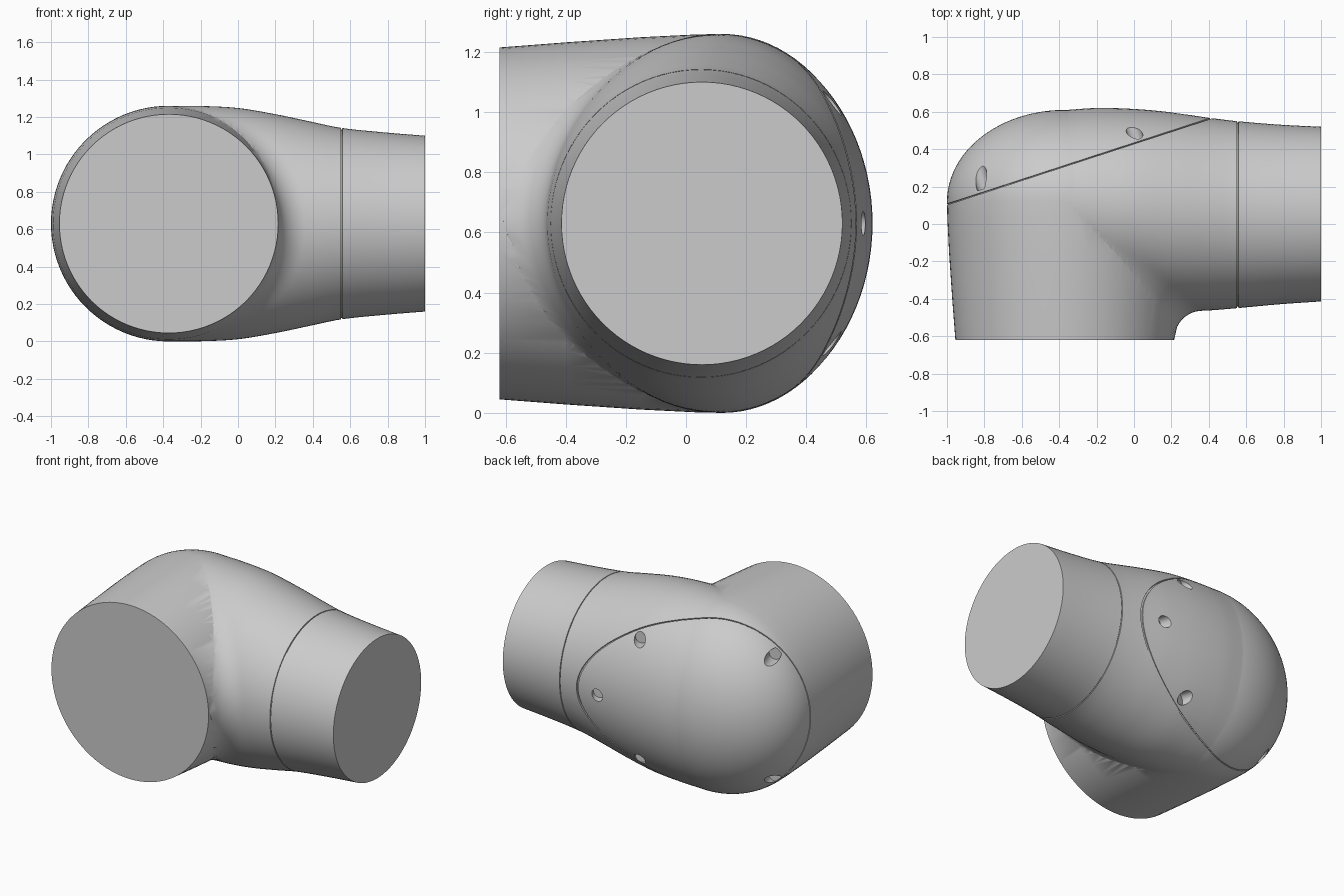
import bpy, bmesh, math
from mathutils import Vector, Matrix

cube = bpy.data.objects.get("Cube")
if cube:
    bpy.data.objects.remove(cube, do_unlink=True)

MID_Z = 0.63          # height of both tube axes
BARREL_X = -0.37      # axis of the front-facing barrel
SIDES = 96

grey = bpy.data.materials.new("housing_grey")
grey.use_nodes = True
grey.diffuse_color = (0.6, 0.6, 0.6, 1)
grey.node_tree.nodes["Principled BSDF"].inputs["Base Color"].default_value = (0.6, 0.6, 0.6, 1)


def loft(name, rings, tip=None):
    """Skin a list of rings, closing the start flat and the end flat or to a tip."""
    bm = bmesh.new()
    loops = [[bm.verts.new(p) for p in ring] for ring in rings]
    for a, b in zip(loops, loops[1:]):
        for i in range(SIDES):
            j = (i + 1) % SIDES
            bm.faces.new((a[i], a[j], b[j], b[i]))
    bm.faces.new(loops[0][::-1])
    if tip:
        apex = bm.verts.new(tip)
        for i in range(SIDES):
            bm.faces.new((loops[-1][i], loops[-1][(i + 1) % SIDES], apex))
    else:
        bm.faces.new(loops[-1])
    bmesh.ops.recalc_face_normals(bm, faces=bm.faces)
    return finish(name, bm)


def finish(name, bm):
    mesh = bpy.data.meshes.new(name)
    bm.to_mesh(mesh)
    bm.free()
    mesh.materials.append(grey)
    obj = bpy.data.objects.new(name, mesh)
    bpy.context.collection.objects.link(obj)
    return obj


def boolean(obj, tool, operation):
    """Apply a boolean and discard the tool."""
    mod = obj.modifiers.new("cut", 'BOOLEAN')
    mod.operation, mod.solver, mod.object = operation, 'EXACT', tool
    bpy.context.view_layer.update()
    graph = bpy.context.evaluated_depsgraph_get()
    mesh = bpy.data.meshes.new_from_object(obj.evaluated_get(graph))
    obj.modifiers.clear()
    obj.data = mesh
    bpy.data.objects.remove(tool, do_unlink=True)


def angles():
    return [2 * math.pi * i / SIDES for i in range(SIDES)]


# Barrel: slightly tapered tube with an elliptical dome at the back
DOME_Y, DOME_DEPTH, DOME_R = 0.12, 0.49, 0.63
profile = [(-0.62, 0.585), (-0.4, 0.602), (-0.15, 0.619), (0.03, 0.628)]
for k in range(24):
    t = math.pi / 2 * k / 24
    profile.append((DOME_Y + DOME_DEPTH * math.sin(t), DOME_R * math.cos(t)))
barrel = loft("elbow_housing",
              [[(BARREL_X + r * math.cos(a), y, MID_Z + r * math.sin(a)) for a in angles()]
               for y, r in profile],
              tip=(BARREL_X, DOME_Y + DOME_DEPTH, MID_Z))

# Side arm stations: x, centre y, half depth, half height
STATIONS = [(-0.37, 0.12, 0.489, 0.629), (-0.2, 0.10, 0.52, 0.629),
            (0.0, 0.085, 0.53, 0.618), (0.2, 0.065, 0.532, 0.585),
            (0.4, 0.053, 0.515, 0.543), (0.55, 0.05, 0.50, 0.512),
            (0.78, 0.051, 0.48, 0.488), (1.0, 0.053, 0.467, 0.47)]


def station(x):
    """Smooth interpolation between neighbouring stations."""
    s = STATIONS
    i = max(k for k in range(len(s) - 1) if s[k][0] <= x + 1e-6)

    def slope(k, c):
        a, b = s[max(k - 1, 0)], s[min(k + 1, len(s) - 1)]
        return (b[c] - a[c]) / (b[0] - a[0])
    h = s[i + 1][0] - s[i][0]
    t = (x - s[i][0]) / h
    out = []
    for c in (1, 2, 3):
        p, q = s[i][c], s[i + 1][c]
        m, n = slope(i, c) * h, slope(i + 1, c) * h
        out.append(p + t * m + t * t * (3 * (q - p) - 2 * m - n)
                   + t ** 3 * (2 * (p - q) + m + n))
    return out


FILLET = 0.14


def arm_ring(x):
    cy, ry, rz = station(x)
    ring = []
    for a in angles():
        y, dz = cy + ry * math.cos(a), rz * math.sin(a)
        # Flare the front side into the barrel wall
        wall = BARREL_X + math.sqrt(max(0.588 ** 2 - dz * dz, 0))
        gap = max(x - wall, 0)
        if math.cos(a) < 0 and gap < FILLET:
            drop = FILLET - math.sqrt(FILLET ** 2 - (FILLET - gap) ** 2)
            y = max(y + drop * math.cos(a), -0.612)
        ring.append((x, y, MID_Z + dz))
    return ring


xs = [BARREL_X + 0.0125 * k for k in range(64)]
xs += [0.47 + 0.053 * k for k in range(10)] + [1.0]
arm = loft("side_arm", [arm_ring(x) for x in xs])
boolean(barrel, arm, 'UNION')

# Screw holes in the rear cover, drilled square to its seam
SEAM_POINT = Vector((-1, 0.105, 0))
SEAM_NORMAL = Vector((-0.31, 0.95, 0)).normalized()
turn = SEAM_NORMAL.to_track_quat('Z', 'Y').to_matrix().to_4x4()
holes = [(0.25, 0.585, 0, 0.05)]
for side in (1, -1):
    holes += [(0, 0.495, 0.4 * side, 0.05), (-0.83, 0.285, 0.41 * side, 0.1)]
for x, y, dz, depth in holes:
    bm = bmesh.new()
    length = depth + 0.3
    centre = Vector((x, y, MID_Z + dz)) + SEAM_NORMAL * (length / 2 - depth)
    bmesh.ops.create_cone(bm, cap_ends=True, segments=24, radius1=0.04, radius2=0.04,
                          depth=length, matrix=Matrix.Translation(centre) @ turn)
    boolean(barrel, finish("screw_hole_cutter", bm), 'DIFFERENCE')

# Fine seam grooves: around the rear cover and around the arm
bm = bmesh.new()
bm.from_mesh(barrel.data)
for point, normal in ((SEAM_POINT, SEAM_NORMAL), (Vector((0.555, 0, 0)), Vector((1, 0, 0)))):
    half = 0.003
    for s in (-half, half):
        bmesh.ops.bisect_plane(bm, geom=bm.verts[:] + bm.edges[:] + bm.faces[:],
                               dist=1e-5, plane_co=point + normal * s, plane_no=normal)
    strip = [f for f in bm.faces
             if all(abs((v.co - point).dot(normal)) < half + 1e-4 for v in f.verts)]
    bmesh.ops.inset_region(bm, faces=strip, thickness=0.0003, depth=-0.008,
                           use_even_offset=False)
bm.to_mesh(barrel.data)
bm.free()

bpy.ops.object.select_all(action='DESELECT')
barrel.select_set(True)
bpy.context.view_layer.objects.active = barrel
bpy.ops.object.shade_smooth_by_angle(angle=math.radians(28))
